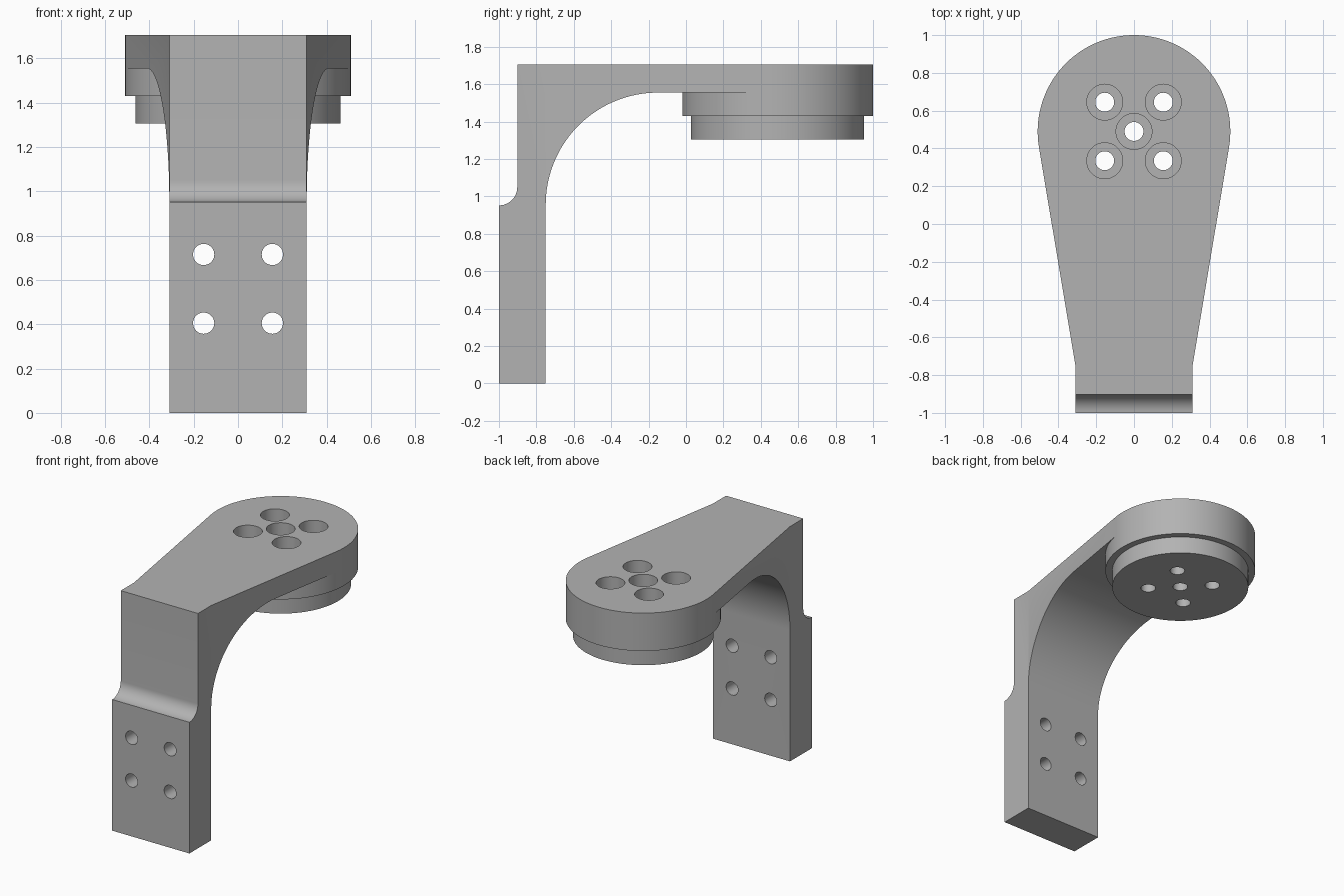
import bpy, bmesh, math
from mathutils import Matrix, Vector

if "Cube" in bpy.data.objects:
    bpy.data.objects.remove(bpy.data.objects["Cube"], do_unlink=True)

TOP, HEAD_Y, HEAD_R = 1.705, 0.49, 0.51
HALF_W, BOLT = 0.31, 0.155

grey = bpy.data.materials.new("machined grey")
grey.use_nodes = True
colour = (0.45, 0.45, 0.45, 1)
grey.diffuse_color = colour
grey.node_tree.nodes["Principled BSDF"].inputs["Base Color"].default_value = colour


def make_object(name, bm):
    bmesh.ops.recalc_face_normals(bm, faces=bm.faces)
    mesh = bpy.data.meshes.new(name)
    bm.to_mesh(mesh)
    bm.free()
    obj = bpy.data.objects.new(name, mesh)
    bpy.context.collection.objects.link(obj)
    mesh.materials.append(grey)
    return obj


def prism(name, points, offset):
    """Extrude a closed outline along an offset."""
    bm = bmesh.new()
    face = bm.faces.new([bm.verts.new(p) for p in points])
    out = bmesh.ops.extrude_face_region(bm, geom=[face])["geom"]
    verts = [v for v in out if isinstance(v, bmesh.types.BMVert)]
    bmesh.ops.translate(bm, verts=verts, vec=offset)
    return make_object(name, bm)


def circle(cx, cy, r, start=0, end=360, steps=120):
    """Points on an arc, angles in degrees."""
    count = steps if end - start == 360 else steps + 1
    angles = [math.radians(start + (end - start) * i / steps) for i in range(count)]
    return [(cx + r * math.cos(a), cy + r * math.sin(a)) for a in angles]


def disc(name, x, y, r, bottom, top, steps=120):
    points = [(px, py, bottom) for px, py in circle(x, y, r, steps=steps)]
    return prism(name, points, (0, 0, top - bottom))


def combine(target, other, operation):
    mod = target.modifiers.new(other.name, "BOOLEAN")
    mod.operation, mod.solver, mod.object = operation, "EXACT", other
    bpy.context.view_layer.objects.active = target
    bpy.ops.object.modifier_apply(modifier=mod.name)
    bpy.data.objects.remove(other, do_unlink=True)


# Side profile: mounting plate, relief step, web and large inner curve
profile = [(-0.75, 0), (-1, 0)]
profile += circle(-1, 1.05, 0.098, -90, 0, 12)
profile += [(-0.902, TOP), (HEAD_Y, TOP), (HEAD_Y, 1.555)]
profile += circle(-0.15, 0.955, 0.6, 90, 180, 48)
bracket = prism("bracket", [(-0.6, y, z) for y, z in profile], (1.2, 0, 0))

# Plan outline: narrow plate flaring to meet the round head at a tangent
tx, ty = circle(0, HEAD_Y, HEAD_R, -9, 0, 1)[0]
plan = [(HALF_W, -1.1), (HALF_W, -0.75), (tx, ty), (0.3, HEAD_Y - 0.05)]
plan += [(-x, y) for x, y in reversed(plan)]
combine(bracket, prism("plan", [(x, y, -0.1) for x, y in plan], (0, 0, 2)), "INTERSECT")

# Round head and its locating boss
combine(bracket, disc("head", 0, HEAD_Y, HEAD_R, 1.43, TOP), "UNION")
combine(bracket, disc("boss", 0, HEAD_Y, 0.463, 1.305, 1.5), "UNION")

# Counterbored holes through the head
corners = [(sx * BOLT, sy * BOLT) for sx in (-1, 1) for sy in (-1, 1)]
for x, y in corners + [(0, 0)]:
    combine(bracket, disc("hole", x, HEAD_Y + y, 0.05, 1.2, 1.8, 40), "DIFFERENCE")
    combine(bracket, disc("counterbore", x, HEAD_Y + y, 0.095, 1.44, 1.8, 48), "DIFFERENCE")

# Plain holes through the mounting plate
for x, z in corners:
    points = [(px, -1.1, pz) for px, pz in circle(x, 0.56 + z, 0.048, steps=40)]
    combine(bracket, prism("plate_hole", points, (0, 0.5, 0)), "DIFFERENCE")

bpy.ops.object.select_all(action="DESELECT")
bracket.select_set(True)
bpy.context.view_layer.objects.active = bracket
bpy.ops.object.shade_smooth_by_angle(angle=math.radians(30))
